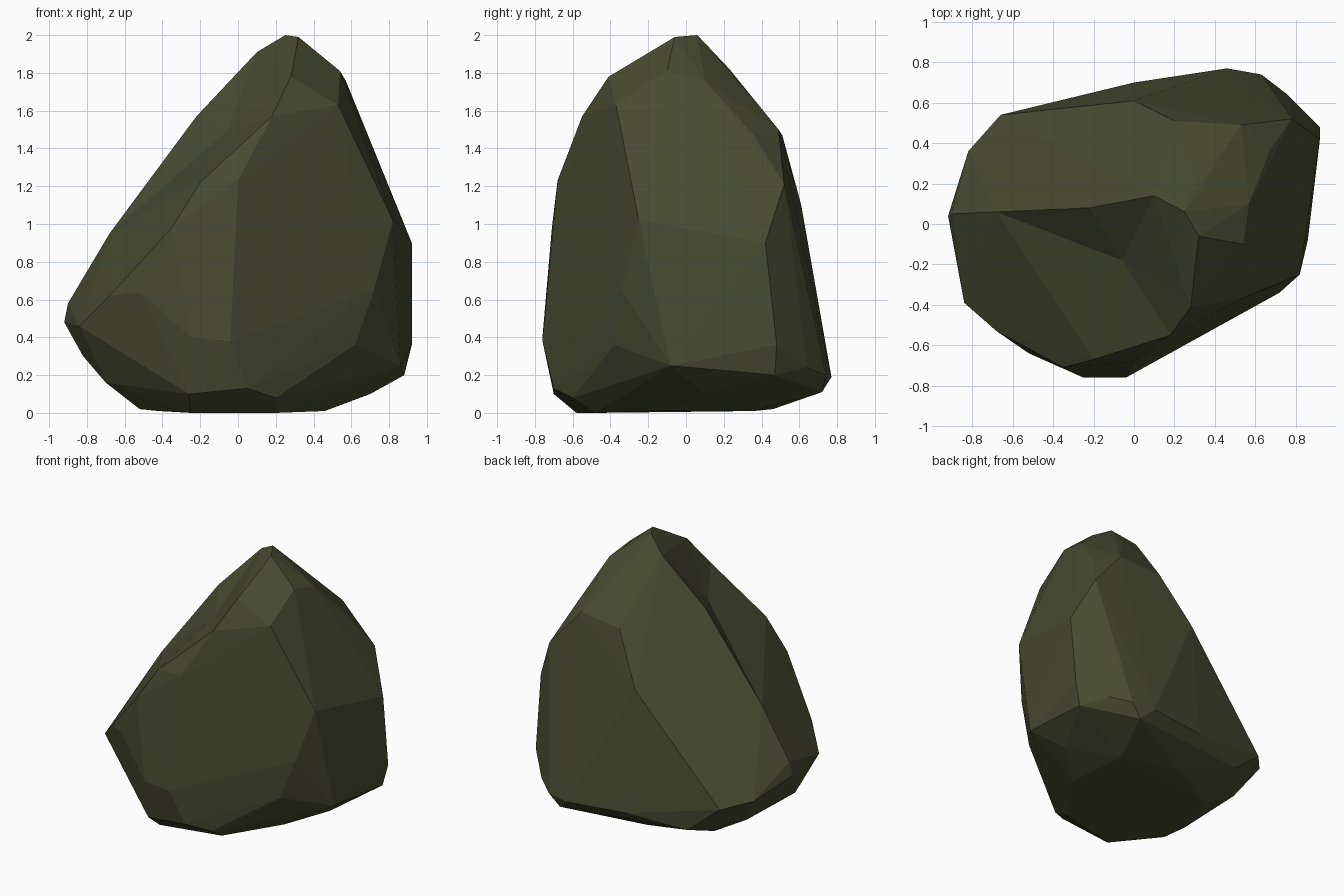
import bpy
import bmesh
from math import radians
from mathutils import Vector

default_cube = bpy.data.objects.get("Cube")
if default_cube:
    bpy.data.objects.remove(default_cube, do_unlink=True)


def make_material(name, colour):
    material = bpy.data.materials.new(name)
    material.use_nodes = True
    material.diffuse_color = colour
    shader = next(node for node in material.node_tree.nodes
                  if node.type == "BSDF_PRINCIPLED")
    shader.inputs["Base Color"].default_value = colour
    shader.inputs["Roughness"].default_value = 0.9
    return material


def hollow(bm, rim, bottom):
    """Sink the patch of skin inside the rim corners down to one low point."""
    rim = [Vector(corner) for corner in rim]

    def on_rim(vert):
        return any((vert.co - corner).length < 0.001 for corner in rim)

    patch = [face for face in bm.faces if all(map(on_rim, face.verts))]
    merged = bmesh.ops.dissolve_faces(bm, faces=patch)["region"]
    if merged:
        widest = max(merged, key=lambda face: face.calc_area())
        centre = bmesh.ops.poke(bm, faces=[widest])["verts"][0]
        centre.co = Vector(bottom)


def make_boulder(name, corner_groups, hollows, material):
    """Wrap the corner points in a faceted skin, then sink the hollows."""
    bm = bmesh.new()
    for group in corner_groups:
        for corner in group:
            bm.verts.new(Vector(corner))
    bmesh.ops.convex_hull(bm, input=list(bm.verts))
    loose = [vert for vert in bm.verts if not vert.link_faces]
    bmesh.ops.delete(bm, geom=loose, context="VERTS")
    for rim, bottom in hollows:
        hollow(bm, rim, bottom)
    bmesh.ops.dissolve_limit(bm, angle_limit=radians(1),
                             verts=list(bm.verts), edges=list(bm.edges))
    bmesh.ops.triangulate(bm, faces=list(bm.faces))
    bmesh.ops.recalc_face_normals(bm, faces=list(bm.faces))
    mesh = bpy.data.meshes.new(name)
    bm.to_mesh(mesh)
    bm.free()
    mesh.materials.append(material)
    boulder = bpy.data.objects.new(name, mesh)
    bpy.context.collection.objects.link(boulder)


# Blunt peak and the shoulders just under it
peak = [
    (.25, .06, 2), (.32, -.06, 1.99), (.1, .14, 1.91),
    (.28, -.41, 1.78), (.54, -.1, 1.81), (.57, .1, 1.76),
    (.3, .23, 1.82), (.18, -.55, 1.57), (.53, -.37, 1.63),
]

# Spine running down to the low tip
spine = [(-.22, .08, 1.57), (-.68, .06, .95), (-.9, .05, .58), (-.92, .04, .48)]

# Broad front slab, starting with its upper lip
front_slab = [
    (-.2, -.67, 1.22), (-.35, -.71, .98), (0, -.68, 1.23),
    (-.04, -.76, .38), (-.25, -.76, .4), (-.52, -.64, .64),
    (-.68, -.53, .62), (-.84, -.39, .46), (.62, -.38, .36),
]

# Steep side wall
side_wall = [
    (.82, -.25, 1.02), (.92, .42, .9), (.92, .48, .36),
    (.67, .36, 1.47), (.78, .52, 1.21), (.72, -.34, .65),
    (.86, -.08, .25), (.88, .47, .2),
]

# Back slab
back_slab = [
    (.2, .51, 1.47), (.53, .49, 1.5), (0, .61, 1.1),
    (-.66, .54, .34), (-.82, .36, .38), (.46, .77, .19),
    (.63, .74, .2), (.76, .64, .24), (0, .7, .2),
]

# Chamfered foot and flat underside
foot = [
    (-.26, -.7, .1), (.05, -.7, .13), (.2, -.6, .08),
    (-.82, -.2, .3), (-.7, -.3, .16), (-.68, .25, .16),
    (-.42, .58, .14), (.55, .72, .11), (.7, .1, .1),
    (.46, -.1, .01), (.42, .36, .01), (.2, -.48, 0),
    (-.25, -.58, 0), (-.52, -.3, .02), (-.42, .26, .01), (0, .46, .02),
]

# Shallow hollow between the spine and the front lip
upper_hollow = (peak[1:4] + [peak[7]] + spine[:2] + front_slab[:2],
                (-.06, -.18, 1.49))

mossy_stone = make_material("mossy olive stone", (.065, .071, .031, 1))
make_boulder("boulder",
             [peak, spine, front_slab, side_wall, back_slab, foot],
             [upper_hollow], mossy_stone)
